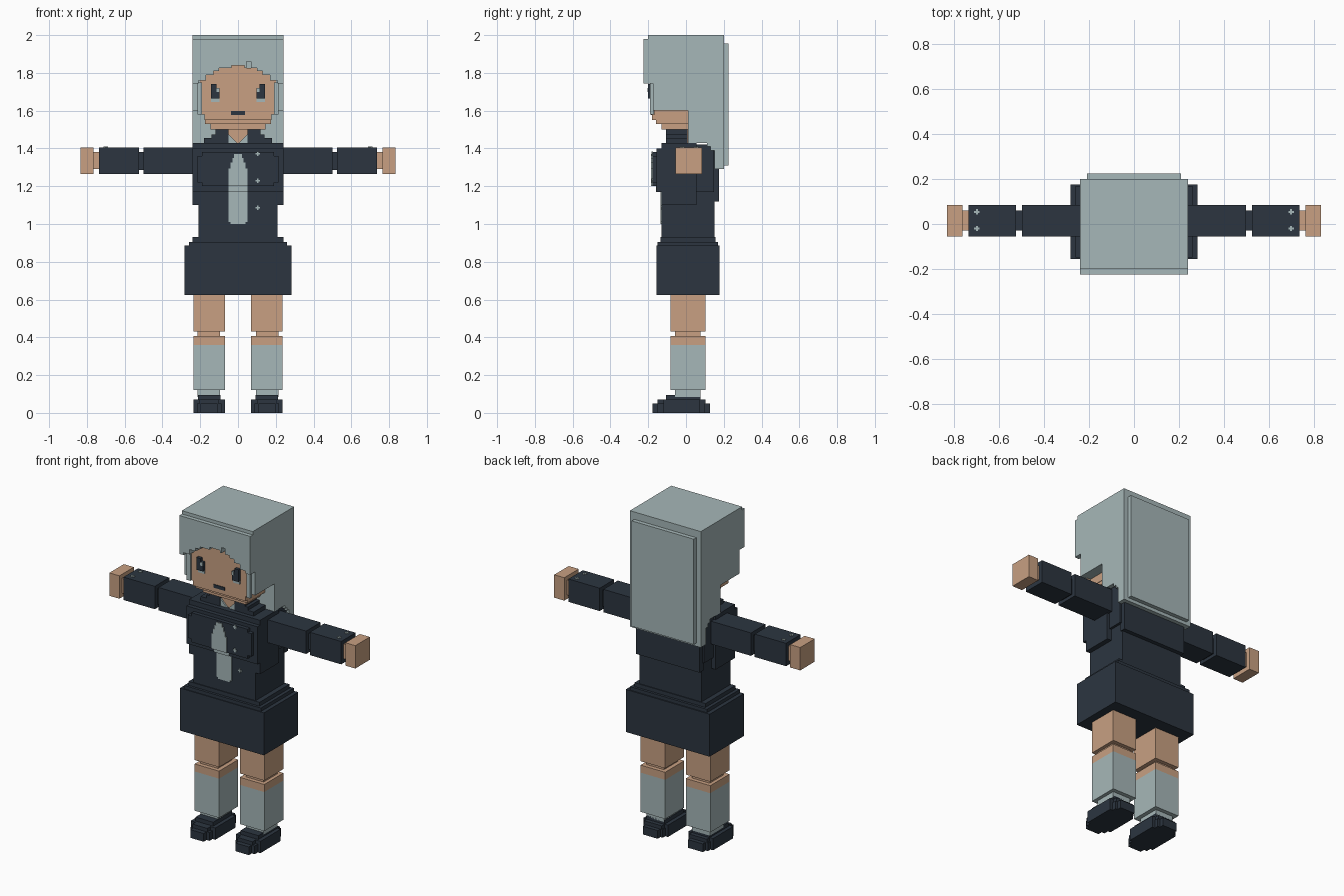
import bpy, bmesh
from mathutils import Vector


def material(name, rgb):
    m = bpy.data.materials.new(name)
    m.diffuse_color = (*rgb, 1)
    return m


PALE = material("pale grey green", (0.381, 0.474, 0.479))
SKIN = material("skin", (0.578, 0.352, 0.223))
DARK = material("dark navy", (0.025, 0.036, 0.051))


def prism(name, pts, axis, lo, hi, mat):
    """Extrude a 2D outline along an axis; pts are the other two coordinates in order."""
    bm = bmesh.new()
    verts = []
    for p in pts:
        c = list(p)
        c.insert(axis, lo)
        verts.append(bm.verts.new(c))
    face = bm.faces.new(verts)
    ext = bmesh.ops.extrude_face_region(bm, geom=[face])
    shift = Vector((0, 0, 0))
    shift[axis] = hi - lo
    bmesh.ops.translate(bm, vec=shift, verts=[g for g in ext["geom"] if isinstance(g, bmesh.types.BMVert)])
    bmesh.ops.recalc_face_normals(bm, faces=bm.faces)
    me = bpy.data.meshes.new(name)
    bm.to_mesh(me)
    bm.free()
    me.materials.append(mat)
    ob = bpy.data.objects.new(name, me)
    bpy.context.collection.objects.link(ob)
    return ob


def box(name, x0, x1, y0, y1, z0, z1, mat):
    return prism(name, [(x0, y0), (x1, y0), (x1, y1), (x0, y1)], 2, z0, z1, mat)


def pair(ob):
    """Repeat a part on the other side of the body."""
    ob.modifiers.new("mirror", "MIRROR")
    return ob


def centred(name, half, y0, y1, z0, z1, mat):
    return box(name, -half, half, y0, y1, z0, z1, mat)


def steps(rows):
    """Right-hand stair outline from (half width, height) rows, rising."""
    out = []
    for (w, z), (w2, _) in zip(rows, rows[1:] + [(0, 0)]):
        out.append((w, z))
        if w2:
            out.append((w2, z))
    return out


def symmetric(bottom, rows):
    right = steps(rows)
    right = [(rows[0][0], bottom)] + right
    return right + [(-x, z) for x, z in reversed(right)]


# --- Hair ---
centred("hair_crown", 0.24, -0.17, 0.20, 1.60, 2.0, PALE)
centred("hair_fringe_top", 0.24, -0.20, -0.17, 1.86, 2.0, PALE)
side = [(0.01, 1.60), (0.01, 1.43), (0.11, 1.43), (0.11, 1.41), (0.13, 1.41), (0.13, 1.39),
        (0.15, 1.39), (0.15, 1.29), (0.20, 1.29), (0.20, 1.60)]
prism("hair_back", side, 0, -0.24, 0.24, PALE)
centred("hair_back_panel", 0.21, 0.20, 0.225, 1.31, 1.955, PALE)
pair(box("hair_side_lock", 0.20, 0.24, -0.176, -0.16, 1.60, 1.80, PALE))
pair(box("hair_lock_tip", 0.19, 0.215, -0.19, -0.17, 1.58, 1.75, PALE))

# Stepped fringe around the face, with one small parting notch
arch_rows = [(0.21, 1.76), (0.17, 1.79), (0.13, 1.81), (0.10, 1.825), (0.035, 1.84)]
arch = [(0.21, 1.745)] + steps(arch_rows)
left = [(-x, z) for x, z in arch]
notch = [(0.07, 1.825), (0.07, 1.86), (0.045, 1.86), (0.045, 1.825)]
cut = next(i for i, p in enumerate(arch) if p == (0.035, 1.825))
right = arch[:cut] + notch + arch[cut:]
outline = [(-0.24, 1.745)] + left + right[::-1] + [(0.24, 1.745), (0.24, 1.98), (-0.24, 1.98)]
prism("hair_fringe", outline, 1, -0.225, -0.168, PALE)

# --- Face ---
prism("face", symmetric(1.58, [(0.2, 1.76), (0.17, 1.79), (0.13, 1.81), (0.10, 1.825), (0.035, 1.84)]),
      1, -0.18, -0.165, SKIN)
for i, (w, y, lo, hi) in enumerate([(0.178, -0.18, 1.55, 1.60), (0.175, -0.16, 1.53, 1.55),
                                    (0.145, -0.13, 1.50, 1.53)]):
    centred(f"jaw_{i}", w, y, 0.012, lo, hi, SKIN)
pair(box("eye", 0.098, 0.142, -0.20, -0.178, 1.665, 1.72, DARK))
pair(box("eyelash", 0.115, 0.142, -0.20, -0.178, 1.72, 1.74, DARK))
pair(box("eye_white", 0.098, 0.142, -0.186, -0.178, 1.645, 1.665, PALE))
pair(box("eye_glint", 0.098, 0.113, -0.205, -0.199, 1.70, 1.72, PALE))
centred("mouth", 0.037, -0.184, -0.178, 1.577, 1.597, DARK)

# --- Neck and collar ---
centred("neck", 0.05, -0.09, 0.02, 1.42, 1.51, SKIN)
prism("shirt_front", [(-0.05, 1.42), (0.05, 1.42), (0.05, 1.475), (0, 1.425), (-0.05, 1.475)],
      1, -0.10, -0.085, PALE)
pair(box("collar", 0.05, 0.12, -0.105, 0.008, 1.42, 1.50, DARK))
pair(box("collar_base", 0.12, 0.18, -0.105, 0.008, 1.42, 1.455, DARK))
pair(box("collar_wing", 0.12, 0.14, -0.105, 0.008, 1.455, 1.475, DARK))

# --- Torso ---
centred("waist", 0.21, -0.13, 0.15, 0.90, 1.20, DARK)
centred("jacket", 0.24, -0.13, 0.055, 1.10, 1.43, DARK)
centred("jacket_back", 0.225, 0.05, 0.148, 1.17, 1.42, DARK)
centred("jacket_back_flap", 0.215, 0.14, 0.175, 1.12, 1.40, DARK)
centred("jacket_chest", 0.24, -0.155, -0.12, 1.17, 1.40, DARK)
prism("chest_panel", [(-0.19, 1.20), (0.19, 1.20), (0.19, 1.22), (0.215, 1.22), (0.215, 1.36),
                      (0.19, 1.36), (0.19, 1.38), (-0.19, 1.38), (-0.19, 1.36), (-0.215, 1.36),
                      (-0.215, 1.22), (-0.19, 1.22)], 1, -0.178, -0.15, DARK)

# Tie: upper half over the chest panel, lower half on the waist
prism("tie_upper", symmetric(1.20, [(0.05, 1.295), (0.04, 1.325), (0.03, 1.35), (0.02, 1.37)]),
      1, -0.184, -0.17, PALE)
centred("tie_middle", 0.05, -0.160, -0.15, 1.17, 1.20, PALE)
centred("tie_lower", 0.05, -0.136, -0.125, 1.01, 1.18, PALE)
centred("tie_tip", 0.04, -0.136, -0.125, 1.00, 1.01, PALE)


# --- Small plus-shaped buttons ---
def plus(name, u, v, axis, lo, hi):
    r, t = 0.012, 0.004
    pts = [(-t, -r), (t, -r), (t, -t), (r, -t), (r, t), (t, t),
           (t, r), (-t, r), (-t, t), (-r, t), (-r, -t), (-t, -t)]
    return prism(name, [(u + a, v + b) for a, b in pts], axis, lo, hi, PALE)


for z, y in [(1.372, -0.178), (1.23, -0.178), (1.087, -0.13)]:
    plus("jacket_button", 0.105, z, 1, y - 0.004, y + 0.003)
for y in (-0.02, 0.054):
    pair(plus("cuff_button", 0.70, y, 2, 1.402, 1.409))

# --- Skirt ---
centred("skirt_waistband", 0.24, -0.135, 0.155, 0.90, 0.93, DARK)
centred("skirt_hip", 0.26, -0.15, 0.17, 0.88, 0.906, DARK)
centred("skirt", 0.284, -0.155, 0.177, 0.625, 0.885, DARK)

# --- Arms ---
pair(box("upper_arm", 0.23, 0.50, -0.055, 0.085, 1.265, 1.405, DARK))
pair(box("elbow", 0.49, 0.535, -0.03, 0.06, 1.285, 1.382, DARK))
pair(box("forearm", 0.525, 0.737, -0.055, 0.085, 1.265, 1.405, DARK))
pair(box("wrist", 0.73, 0.775, -0.03, 0.06, 1.29, 1.38, SKIN))
pair(box("hand", 0.765, 0.833, -0.055, 0.085, 1.265, 1.405, SKIN))

# --- Legs ---
pair(box("thigh", 0.07, 0.236, -0.083, 0.102, 0.43, 0.65, SKIN))
pair(box("knee", 0.095, 0.215, -0.058, 0.077, 0.40, 0.435, SKIN))
pair(box("shin", 0.07, 0.236, -0.083, 0.102, 0.36, 0.406, SKIN))
pair(box("sock", 0.07, 0.236, -0.083, 0.102, 0.12, 0.36, PALE))
pair(box("ankle", 0.095, 0.215, -0.058, 0.077, 0.085, 0.125, PALE))


# --- Shoes, stepped in toward toe and heel ---
def shoe_layer(name, rows, z0, z1):
    c = 0.153
    half = []
    for w, y0, y1 in rows:
        half += [(w, y0), (w, y1)]
    pts = [(c + w, y) for w, y in half] + [(c - w, y) for w, y in reversed(half)]
    pair(prism(name, pts, 2, z0, z1, DARK))


shoe_layer("shoe_sole", [(0.045, -0.178, -0.15), (0.065, -0.15, -0.12), (0.083, -0.12, 0.075),
                         (0.065, 0.075, 0.10), (0.05, 0.10, 0.127)], 0.0, 0.05)
shoe_layer("shoe_upper", [(0.05, -0.15, -0.12), (0.083, -0.12, 0.075), (0.06, 0.075, 0.102)], 0.05, 0.072)
shoe_layer("shoe_top", [(0.06, -0.107, 0.077)], 0.07, 0.096)
